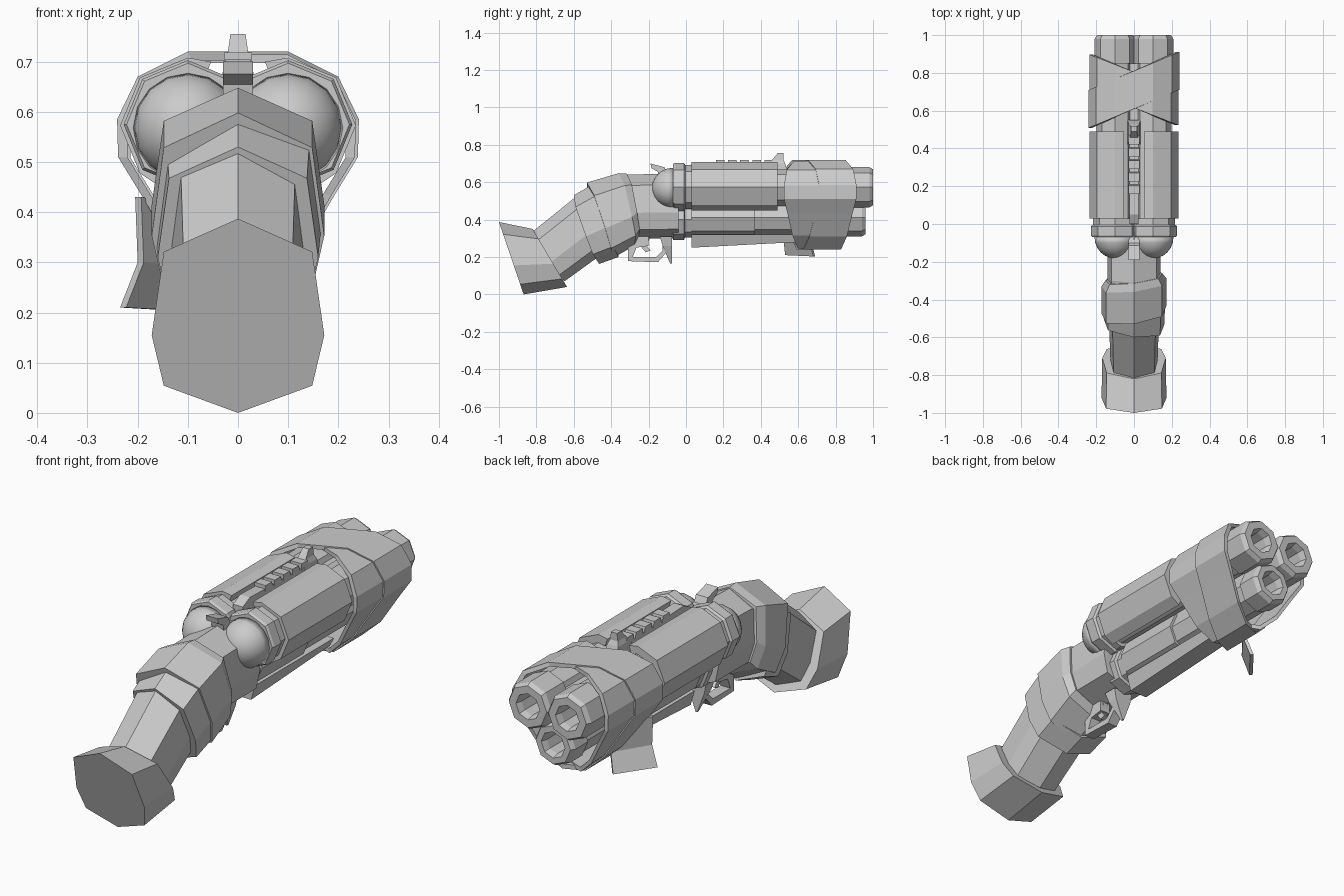
import bpy, bmesh, math
from mathutils import Vector

if "Cube" in bpy.data.objects:
    bpy.data.objects.remove(bpy.data.objects["Cube"])

grey = bpy.data.materials.new("plain_grey")
grey.diffuse_color = (0.6, 0.6, 0.6, 1)
grey.use_nodes = True
grey.node_tree.nodes["Principled BSDF"].inputs["Base Color"].default_value = grey.diffuse_color


def finish(name, bm, smooth=False):
    bmesh.ops.recalc_face_normals(bm, faces=bm.faces)
    for f in bm.faces:
        f.smooth = smooth
    me = bpy.data.meshes.new(name)
    bm.to_mesh(me)
    bm.free()
    me.materials.append(grey)
    ob = bpy.data.objects.new(name, me)
    bpy.context.collection.objects.link(ob)
    return ob


def loft(name, rings, caps=True, loop=False, smooth=False):
    """Skin a list of closed rings of 3D points."""
    bm = bmesh.new()
    vs = [[bm.verts.new(p) for p in r] for r in rings]
    pairs = list(zip(vs, vs[1:])) + ([(vs[-1], vs[0])] if loop else [])
    for a, b in pairs:
        for i in range(len(a)):
            j = (i + 1) % len(a)
            bm.faces.new((a[i], a[j], b[j], b[i]))
    if caps and not loop:
        bm.faces.new(vs[0])
        bm.faces.new(vs[-1])
    return finish(name, bm, smooth)


def lathe(name, x, z, profile, n=8, smooth=False):
    """Turn (radius, y) points about an axis parallel to y."""
    return loft(name, [[(x + r * math.cos(math.tau * i / n), y, z + r * math.sin(math.tau * i / n))
                        for i in range(n)] for r, y in profile], smooth=smooth)


def prism(name, pts, hw, x=0):
    """Extrude a (y, z) side profile across x."""
    return loft(name, [[(x + s * hw, y, z) for y, z in pts] for s in (-1, 1)])


HALF = [(0, 0), (0.86, 0.17), (1, 0.6), (0.86, 0.86), (0, 1)]
OCT = HALF + [(-a, t) for a, t in HALF[-2:0:-1]]


def stock_part(name, sections, shear=0):
    """Loft eight-sided sections given as (top yz, bottom yz, half width)."""
    rings = []
    for (ty, tz), (by, bz), w in sections:
        rings.append([(a * w, ty + (by - ty) * t + shear * a * w, tz + (bz - tz) * t) for a, t in OCT])
    return loft(name, rings)


# three barrels with chamfered muzzles and bores
def barrel(name, x, z, r, end):
    lathe(name, x, z, [(r - .01, -.05), (r - .01, .85), (r, .85), (r, end - .02), (r - .012, end),
                       (.06, end), (.052, end - .03), (.052, .7)])


for s, side in ((-1, "left"), (1, "right")):
    barrel(side + "_barrel", s * .1, .573, .108, 1.0)
    # collars and round breech ends
    lathe(side + "_collar", s * .1, .575, [(.122, -.07), (.128, -.06), (.128, -.012), (.118, -.004), (.118, .03)])
    dome = [(.108 * math.sin(a) + .001, -.07 - .112 * math.cos(a)) for a in
            [math.radians(d) for d in (0, 15, 30, 45, 60, 75, 90)]]
    lathe(side + "_breech_dome", s * .1, .568, dome, n=16, smooth=True)
    # outer barrel shroud: open shell
    angs = [math.radians(d) for d in (110, 90, 45, 0, -45, -68)]
    sec = [(.135, a) for a in angs] + [(.098, a) for a in reversed(angs)]
    loft(side + "_shroud", [[(s * (.1 + r * math.cos(a)), y, .573 + r * math.sin(a)) for r, a in sec]
                            for y in (.03, .49)])

barrel("lower_barrel", 0, .41, .1, .96)
lathe("lower_shroud", 0, .41, [(.102, .03), (.102, .37)])
lathe("lower_collar", 0, .4, [(.108, -.07), (.108, -.01), (.095, -.005), (.095, .03)])
loft("under_rail", [[(-.065, y, .32), (.065, y, .32), (.045, y, b), (-.045, y, b)]
                    for y, b in ((.03, .25), (.6, .28))])
# filler between barrels
prism("barrel_core", [(-.06, .46), (.85, .46), (.85, .62), (-.06, .62)], .06)

# sight rail, teeth and front sight
prism("sight_rail", [(.0, .62), (.0, .68), (.05, .705), (.5, .69), (.54, .62)], .025)
for i in range(5):
    y = .16 + i * .065
    prism("rail_tooth", [(y, .69), (y, .718), (y + .045, .718), (y + .052, .69)], .028)
loft("front_sight", [[(-w, a, z), (w, a, z), (w, b, z), (-w, b, z)]
                     for z, w, a, b in ((.64, .035, .42, .55), (.70, .028, .44, .53),
                                        (.72, .02, .46, .52), (.755, .015, .49, .52))])
# rear hammer
prism("hammer_spur", [(-.19, .70), (-.115, .68), (-.1, .65), (-.06, .64), (-.06, .6), (-.14, .6), (-.15, .655),
                      (-.185, .675)], .03)

# receiver, bent stock and butt cap
stock_part("receiver_and_stock", [((-.84, .32), (-.65, .07), .125), ((-.585, .525), (-.47, .20), .132),
                                  ((-.45, .59), (-.36, .27), .138), ((-.31, .64), (-.26, .30), .14),
                                  ((-.04, .648), (-.04, .30), .14)])
stock_part("butt_cap", [((-1, .387), (-.868, 0), .172), ((-.82, .35), (-.636, .04), .168)])

# grip wraps
stock_part("rear_grip_wrap", [((-.60, .53), (-.465, .163), .16), ((-.48, .60), (-.36, .20), .165)], -.1)
stock_part("front_grip_wrap", [((-.53, .598), (-.40, .19), .172), ((-.36, .648), (-.275, .26), .172),
                               ((-.315, .645), (-.255, .30), .15)], .12)

# trigger group
prism("trigger_guard", [(-.31, .31), (-.31, .178), (-.15, .172), (-.10, .23), (-.10, .31), (-.125, .31),
                        (-.125, .235), (-.16, .2), (-.285, .2), (-.265, .25), (-.2, .26), (-.2, .31)], .025)
prism("trigger", [(-.24, .31), (-.245, .26), (-.215, .225), (-.19, .235), (-.21, .26), (-.19, .31)], .012)
loft("guard_spike", [[(-w, a, z), (w, a, z), (w, -.075, z), (-w, -.075, z)]
                     for z, w, a in ((.31, .05, -.14), (.26, .04, -.125), (.165, .004, -.085))])

# crossed straps round the muzzle
STRAP = [(.1, .72), (.2, .67), (.241, .585), (.239, .51), (.19, .43), (.12, .31), (.045, .24)]
STRAP = STRAP + [(-x, z) for x, z in reversed(STRAP)]


def strap(name, yc, slope, hw, scale):
    rings = []
    for x, z in STRAP:
        def at(y, k):
            return (x * k, y, .5 + (z - .5) * k)
        y = yc + slope * x
        rings.append([at(y - hw, scale), at(y + hw, scale), at(y + hw, scale * .92), at(y - hw, scale * .92)])
    loft(name, rings, loop=True)


strap("upper_strap", .71, .42, .1, 1.0)
strap("lower_strap", .71, -.38, .095, .975)

# loose strap end hanging on the left
top = [Vector((-.205, .53, .43)), Vector((-.11, .66, .42))]
mid = [Vector((-.20, .53, .30)), Vector((-.09, .67, .29))]
low = [Vector((-.235, .54, .21)), Vector((-.115, .69, .203))]
n = Vector((.012, -.01, 0))
loft("strap_end", [[a, b, b + n, a + n] for a, b in (top, mid, low)])
